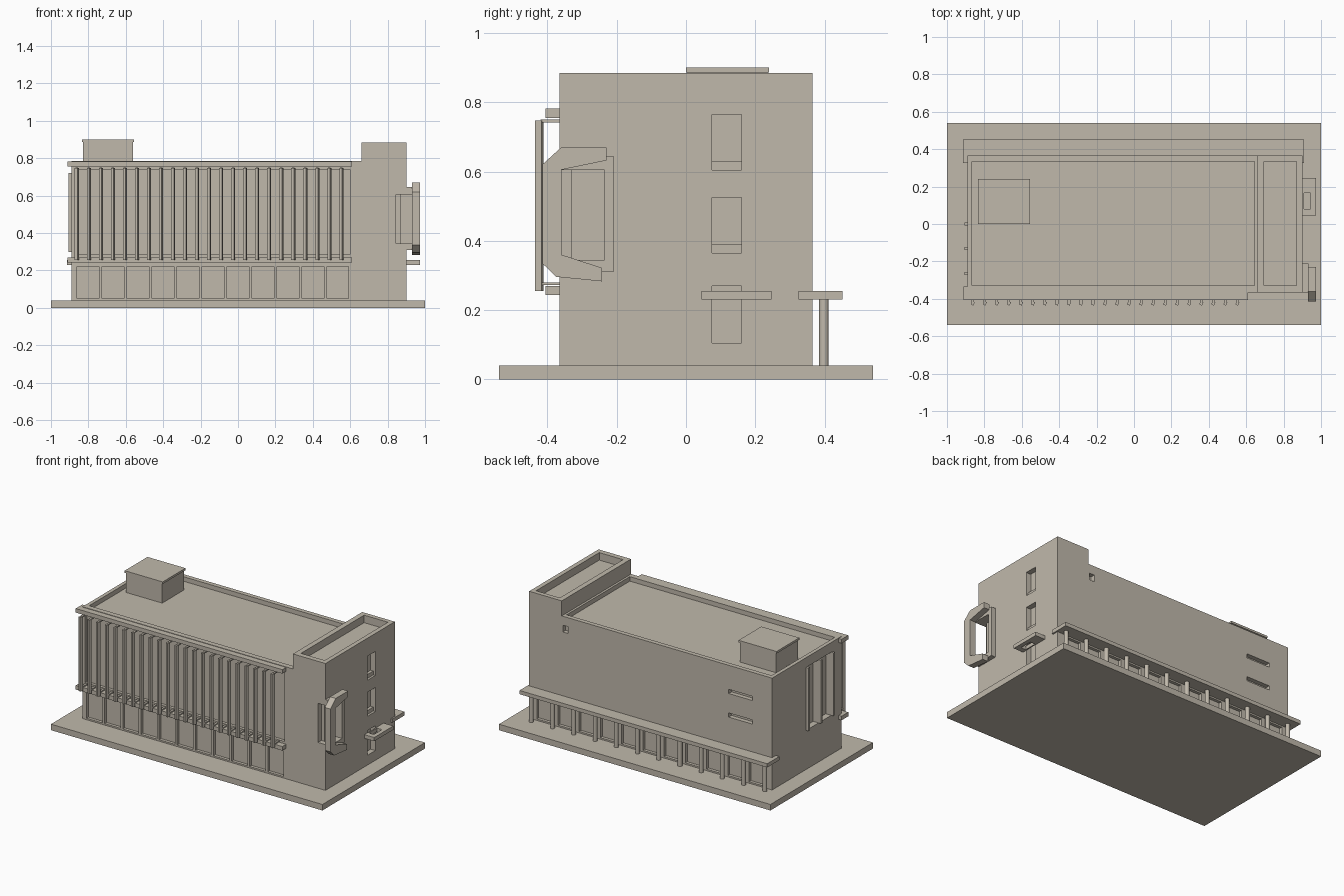
import bpy, bmesh, math
from mathutils import Matrix, Vector

if "Cube" in bpy.data.objects:
    bpy.data.objects.remove(bpy.data.objects["Cube"])

mat = bpy.data.materials.new("warm_concrete")
mat.diffuse_color = (0.53, 0.485, 0.41, 1)
mat.use_nodes = True
mat.node_tree.nodes["Principled BSDF"].inputs["Base Color"].default_value = mat.diffuse_color


def finish(name, bm):
    bmesh.ops.recalc_face_normals(bm, faces=bm.faces)
    me = bpy.data.meshes.new(name)
    bm.to_mesh(me)
    bm.free()
    me.materials.append(mat)
    ob = bpy.data.objects.new(name, me)
    bpy.context.collection.objects.link(ob)
    return ob


def add_box(bm, b, turn=0):
    """Box from (x0, x1, y0, y1, z0, z1), optionally turned about its own z."""
    x0, x1, y0, y1, z0, z1 = b
    mid = Vector(((x0 + x1) / 2, (y0 + y1) / 2, (z0 + z1) / 2))
    m = (Matrix.Translation(mid) @ Matrix.Rotation(turn, 4, 'Z')
         @ Matrix.Diagonal((x1 - x0, y1 - y0, z1 - z0, 1)))
    bmesh.ops.create_cube(bm, size=1, matrix=m)


def boxes(name, items, turn=0):
    bm = bmesh.new()
    for b in items:
        add_box(bm, b, turn)
    return finish(name, bm)


def side_profile(name, pts, x0, x1):
    """Extrude a (y, z) outline along x."""
    bm = bmesh.new()
    f = bm.faces.new([bm.verts.new((x0, y, z)) for y, z in pts])
    g = bmesh.ops.extrude_face_region(bm, geom=[f])
    bmesh.ops.translate(bm, vec=(x1 - x0, 0, 0),
                        verts=[v for v in g["geom"] if isinstance(v, bmesh.types.BMVert)])
    return finish(name, bm)


def cut(ob, cutter):
    mod = ob.modifiers.new("openings", 'BOOLEAN')
    mod.operation = 'DIFFERENCE'
    mod.solver = 'EXACT'
    mod.object = cutter
    dg = bpy.context.evaluated_depsgraph_get()
    me = bpy.data.meshes.new_from_object(ob.evaluated_get(dg))
    ob.modifiers.clear()
    ob.data = me


# ground slab and main masses
boxes("ground_slab", [(-1, 1, -0.54, 0.54, 0, 0.04)])
hall = boxes("main_block", [(-0.89, 0.66, -0.365, 0.365, 0.04, 0.785)])
tower = boxes("stair_tower", [(0.66, 0.90, -0.365, 0.365, 0.04, 0.885)])

# openings: sunken roofs, shopfronts, ribbon window, slits and stair windows
F, B = -0.365, 0.365
holes = [(-0.865, 0.645, -0.33, 0.335, 0.755, 1.0),
         (0.695, 0.87, -0.33, 0.335, 0.835, 1.0),
         (-0.87, 0.60, -0.5, F + 0.02, 0.285, 0.74),
         (-0.93, -0.85, -0.265, 0.0, 0.30, 0.72),
         (-0.745, -0.57, B - 0.03, 0.5, 0.597, 0.625),
         (-0.745, -0.57, B - 0.03, 0.5, 0.44, 0.468),
         (0.615, 0.652, B - 0.03, 0.5, 0.68, 0.725),
         (0.845, 1.0, -0.5, -0.235, 0.345, 0.605)]
for i in range(11):
    x = -0.86 + 0.1335 * i
    holes.append((x, x + 0.117, -0.5, F + 0.02, 0.05, 0.22))
    x = -0.842 + 0.1564 * i
    holes.append((x, x + 0.122, B - 0.02, 0.5, 0.05, 0.22))
for z0, z1 in ((0.605, 0.765), (0.365, 0.525), (0.105, 0.27)):
    holes.append((0.865, 1.0, 0.075, 0.16, z0, z1))
cutter = boxes("opening_cutter", holes)
for ob in (hall, tower):
    cut(ob, cutter)
bpy.data.objects.remove(cutter)

# rooftop plant room with thin cap
boxes("plant_room", [(-0.828, -0.562, 0.005, 0.235, 0.75, 0.886)])
boxes("plant_room_cap", [(-0.835, -0.555, 0, 0.24, 0.886, 0.9)])

# front sunshade rails that wrap the left corner
for name, z0, z1 in (("upper_rail", 0.755, 0.782), ("lower_rail", 0.243, 0.27)):
    boxes(name, [(-0.912, 0.61, -0.405, F, z0, z1),
                 (-0.912, -0.89, F, -0.335, z0, z1)])

# vertical sunshade fins and their brackets
xs = [-0.862 + 0.0643 * i for i in range(23)]
boxes("sunshade_fins", [(x - 0.008, x + 0.008, -0.434, -0.414, 0.255, 0.748) for x in xs],
      math.radians(-20))
boxes("fin_brackets", [(x - 0.007, x + 0.007, -0.42, F, z, z + 0.008)
                       for x in xs for z in (0.272, 0.742)])

# left side fins
boxes("left_fins", [(-0.907, -0.85, y - 0.008, y + 0.008, 0.30, 0.72)
                    for y in (-0.265, -0.132, 0.0)])

# rear canopy with round columns
boxes("rear_canopy", [(-0.915, 0.91, B, 0.452, 0.23, 0.255),
                      (-0.915, -0.89, 0.325, B, 0.23, 0.255),
                      (0.90, 0.91, 0.325, B, 0.23, 0.255)])
bm = bmesh.new()
for i in range(12):
    bmesh.ops.create_cone(bm, cap_ends=True, segments=16, radius1=0.014, radius2=0.014,
                          depth=0.19,
                          matrix=Matrix.Translation((-0.86 + 0.1564 * i, 0.398, 0.135)))
columns = finish("rear_columns", bm)
for p in columns.data.polygons:
    p.use_smooth = abs(p.normal.z) < 0.5

# side entrance canopy with an opening next to the wall
boxes("side_canopy", [(0.90, 0.908, 0.08, 0.165, 0.23, 0.255),
                      (0.945, 0.972, 0.08, 0.165, 0.23, 0.255),
                      (0.90, 0.972, 0.045, 0.08, 0.23, 0.255),
                      (0.90, 0.972, 0.165, 0.247, 0.23, 0.255)])

# stair window sills
boxes("stair_window_sills", [(0.865, 0.885, 0.075, 0.16, z, z + 0.026)
                             for z in (0.605, 0.365)])

# corner window: recessed glazing, backing frame and bent outer frame
boxes("corner_glazing", [(0.845, 0.87, -0.33, -0.235, 0.345, 0.605)])
side_profile("corner_backing_frame",
             [(F, 0.645), (-0.21, 0.645), (-0.21, 0.31), (F, 0.31), (F, 0.345),
              (-0.235, 0.345), (-0.235, 0.605), (F, 0.605)], 0.90, 0.932)
side_profile("corner_outer_frame",
             [(-0.415, 0.62), (-0.36, 0.67), (-0.23, 0.67), (-0.23, 0.632),
              (-0.36, 0.605), (-0.36, 0.36), (-0.243, 0.322), (-0.243, 0.283),
              (-0.375, 0.296), (-0.415, 0.335)], 0.93, 0.972)
